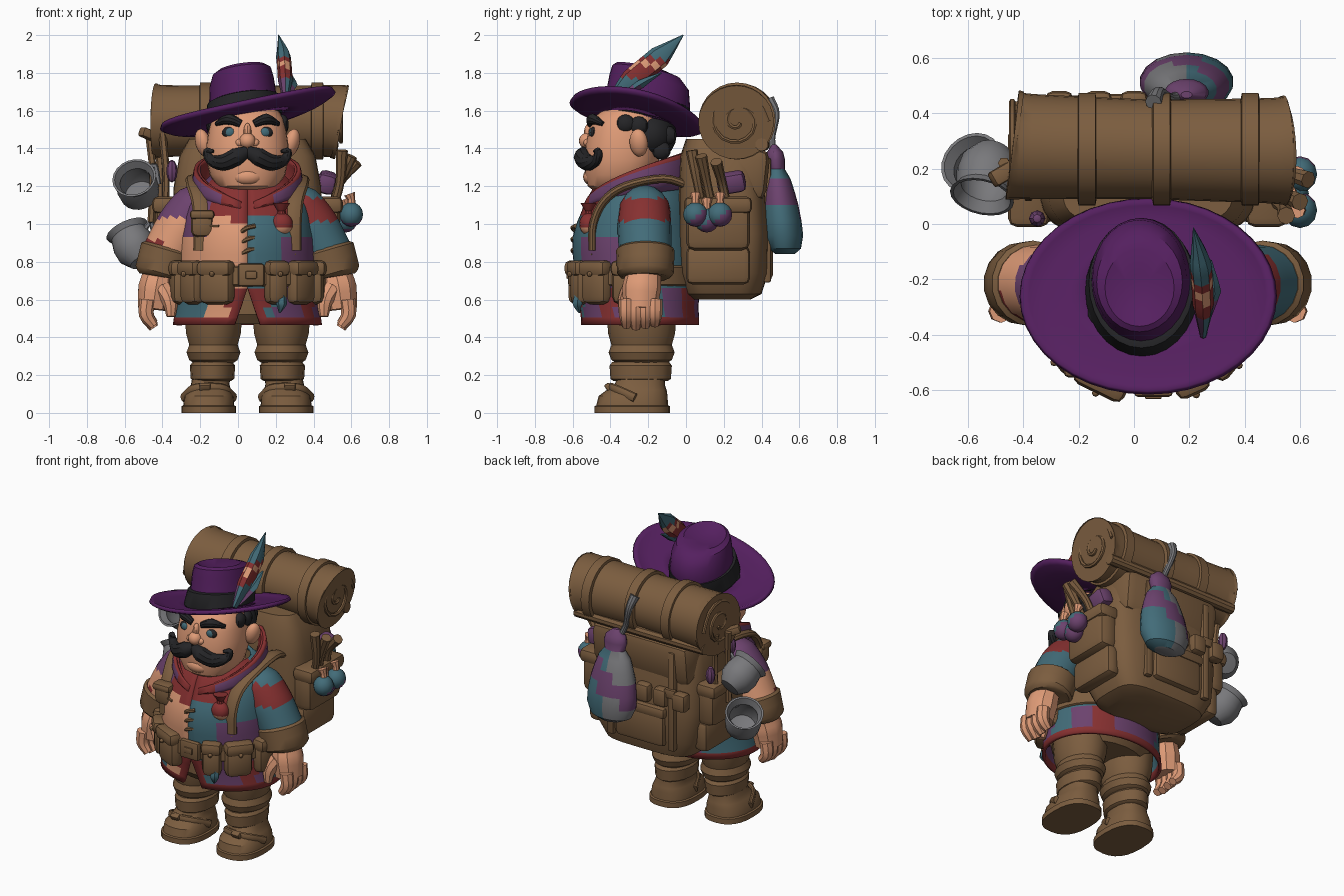
import bpy, bmesh, math
from mathutils import Vector, Matrix, Euler

cube = bpy.data.objects.get("Cube")
if cube:
    bpy.data.objects.remove(cube, do_unlink=True)

COLOURS = dict(hat_purple=(.09, .014, .115), plum=(.15, .055, .155), red=(.24, .03, .03),
               teal=(.055, .15, .19), skin=(.74, .33, .185), leather=(.2, .11, .05),
               black=(.018, .018, .02), metal=(.19, .19, .2))
MATS = {}
for key, rgb in COLOURS.items():
    m = bpy.data.materials.new(key)
    m.use_nodes = True
    m.diffuse_color = (*rgb, 1)
    m.node_tree.nodes["Principled BSDF"].inputs["Base Color"].default_value = (*rgb, 1)
    MATS[key] = m
CX = .05          # the body's middle line
made = []


def finish(name, bm, col, solid=0):
    """Turn a bmesh into an object; col is a colour name or a rule on face centres."""
    bmesh.ops.recalc_face_normals(bm, faces=bm.faces)
    used = []
    for f in bm.faces:
        key = col(f.calc_center_median()) if callable(col) else col
        if key not in used:
            used.append(key)
        f.material_index = used.index(key)
    me = bpy.data.meshes.new(name)
    bm.to_mesh(me)
    bm.free()
    for key in used:
        me.materials.append(MATS[key])
    ob = bpy.data.objects.new(name, me)
    bpy.context.collection.objects.link(ob)
    if solid:
        mod = ob.modifiers.new("thickness", 'SOLIDIFY')
        mod.thickness, mod.offset = solid, 0
    made.append(ob)


def grid(name, fn, nu, nv, col, closed=True, caps=True, solid=0):
    """Surface from fn(u, row); closed wraps around u."""
    bm = bmesh.new()
    cols = nu if closed else nu + 1
    rows = [[bm.verts.new(fn(i / nu, j)) for i in range(cols)] for j in range(nv)]
    for j in range(nv - 1):
        for i in range(nu):
            k = (i + 1) % cols
            bm.faces.new((rows[j][i], rows[j][k], rows[j + 1][k], rows[j + 1][i]))
    if caps:
        bm.faces.new(rows[0])
        bm.faces.new(rows[-1])
    finish(name, bm, col, solid)


def loft(name, rings, col, n=24, p=2, gap=None, tilt=(0, 0), **kw):
    """Stack of (z, cx, cy, rx, ry) rings; p squares them, gap opens the front."""
    def fn(u, j):
        z, cx, cy, rx, ry = rings[j]
        g = gap(z) if gap else 0
        a = g + u * (math.tau - 2 * g)
        s, c = math.sin(a), math.cos(a)
        x = rx * math.copysign(abs(s) ** (2 / p), s)
        y = -ry * math.copysign(abs(c) ** (2 / p), c)
        return (cx + x, cy + y, z + tilt[0] * x + tilt[1] * y)
    grid(name, fn, n, len(rings), col, **kw)


def smooth_path(pts, steps):
    p = [Vector(q) for q in pts]
    p = [2 * p[0] - p[1]] + p + [2 * p[-1] - p[-2]]
    out = []
    for i in range(1, len(p) - 2):
        a, b, c, d = p[i - 1:i + 3]
        for k in range(steps):
            t = k / steps
            out.append(.5 * (2 * b + (c - a) * t + (2 * a - 5 * b + 4 * c - d) * t * t
                             + (3 * b - a - 3 * c + d) * t ** 3))
    return out + [p[-2]]


def tube(name, pts, radii, col, flat=1, n=10, steps=4, side=None):
    """Sweep along a smooth path; flat squashes the section across the side axis."""
    path = smooth_path(pts, steps)
    span = path[-1] - path[0]
    side = Vector(side or ((0, 0, 1) if abs(span.x) > max(abs(span.y), abs(span.z)) else (1, 0, 0)))

    def fn(u, j):
        t = (path[min(j + 1, len(path) - 1)] - path[max(j - 1, 0)]).normalized()
        x = (side - t * side.dot(t)).normalized()
        f = j / steps
        k = min(int(f), len(radii) - 2)
        r = radii[k] + (radii[k + 1] - radii[k]) * (f - k)
        a = u * math.tau
        return path[j] + r * (x * math.cos(a) + t.cross(x) * math.sin(a) * flat)
    grid(name, fn, n, len(path), col)


def place(bm, loc, rot, size=(1, 1, 1)):
    bm.transform(Matrix.LocRotScale(Vector(loc), Euler([math.radians(a) for a in rot]), Vector(size)))


def ball(name, loc, size, col, rot=(0, 0, 0), n=16):
    bm = bmesh.new()
    bmesh.ops.create_uvsphere(bm, u_segments=n, v_segments=n // 2 + 2, radius=1)
    place(bm, loc, rot, size)
    finish(name, bm, col)


def box(name, loc, size, col, rot=(0, 0, 0), bevel=.02):
    bm = bmesh.new()
    bmesh.ops.create_cube(bm, size=1)
    bm.transform(Matrix.Diagonal((*size, 1)))
    bmesh.ops.bevel(bm, geom=bm.edges[:], offset=bevel, segments=2, profile=.5, affect='EDGES')
    place(bm, loc, rot)
    finish(name, bm, col)


def lathe(name, profile, loc, rot, col, n=20):
    bm = bmesh.new()
    vs = [bm.verts.new((r, 0, z)) for r, z in profile]
    es = [bm.edges.new(e) for e in zip(vs, vs[1:])]
    bmesh.ops.spin(bm, geom=vs + es, cent=(0, 0, 0), axis=(0, 0, 1), angle=math.tau, steps=n)
    bmesh.ops.remove_doubles(bm, verts=bm.verts, dist=.0005)
    place(bm, loc, rot)
    finish(name, bm, col)


# Patchwork tunic, split at the front below the belt
def tunic_rule(c):
    x, front = c.x - CX, c.y < -.25
    if c.z < .505 or (c.z < .66 and front and abs(x) < .1):
        return "red"
    if c.z < .68:
        bands = ((-.22, "teal"), (0, "skin"), (.14, "teal"), (.28, "plum"), (.34, "red"), (1, "plum"))
        if not front:
            bands = ((-.2, "teal"), (.12, "plum"), (.27, "red"), (.34, "plum"), (1, "teal"))
        return next(k for lim, k in bands if x < lim)
    if not front:
        return "plum" if x < 0 else "teal"
    if x < -.19:
        return "plum" if c.z > .93 else "skin"
    if x < 0:
        return "red" if c.z > (1.05 if x < -.1 else .99) else "skin"
    return "red" if c.z > (1.02 if x > .08 else 1.06) and x < .23 else "teal" if c.z > .9 or x < .17 else "plum"


body = [(.465, -.245, .385, .305), (.505, -.245, .38, .305), (.56, -.25, .37, .305), (.61, -.25, .365, .31),
        (.66, -.255, .36, .315), (.75, -.26, .355, .32), (.84, -.265, .35, .325), (.93, -.27, .345, .32),
        (1., -.265, .335, .305), (1.04, -.26, .33, .293), (1.09, -.255, .315, .278), (1.14, -.25, .29, .26),
        (1.19, -.25, .25, .23), (1.25, -.25, .19, .17)]
loft("tunic", [(z, CX, cy, rx, ry) for z, cy, rx, ry in body], tunic_rule, n=48, caps=False, solid=.02,
     closed=False, gap=lambda z: max(0, .66 - z) * .9)
loft("hips", [(z, CX, -.25, r, r * .8) for z, r in ((.47, .28), (.52, .33), (.75, .33))], "leather")
loft("belt", [(z, CX, -.26, r, r - .035) for z, r in ((.67, .365), (.68, .38), (.77, .38), (.78, .365))],
     "leather", n=36)
box("belt_buckle", (CX + .02, -.605, .73), (.14, .04, .12), "leather", bevel=.015)
box("buckle_plate", (CX + .02, -.623, .73), (.06, .02, .04), "leather", bevel=.005)
for i, (a, w) in enumerate(((-80, .15), (-52, .14), (-26, .19), (24, .12), (50, .17), (82, .17))):
    s, c = math.sin(math.radians(a)), math.cos(math.radians(a))
    at = lambda d, z: (CX + (.36 + d) * s, -.26 - (.32 + d) * c, z)
    box(f"belt_pouch_{i}", at(.005, .675), (w, .1, .2), "leather", (0, 0, a), .04)
    box(f"belt_pouch_flap_{i}", at(.015, .765), (w + .01, .11, .085), "leather", (0, 0, a), .03)
    ball(f"belt_pouch_button_{i}", at(.07, .735), (.014,) * 3, "leather", n=8)
# Front laces and hanging charm
for i, z in enumerate((.84, .9, .96)):
    tube(f"lace_{i}", [(CX - .03, -.585, z), (CX, -.6, z + .02), (CX + .04, -.585, z + .03)], (.012,) * 3,
         "leather", n=6)
tube("belt_charm", [(.23, -.565, .64), (.23, -.575, .58), (.22, -.565, .53)], (.02, .03, .005), "teal", n=6)

# Standing collar, open in a deep V: plum outside, red rim and lining
def collar_edge(a):
    back = max(0, .5 - .5 * math.cos(a))
    return 1.06 + .13 * back ** .5, 1.1 + .28 * back ** .55


def collar(u, j, inset=0):
    a = .12 + u * (math.tau - .24)
    low, high = collar_edge(a)
    r = (.275, .285, .277, .272)[j] - inset
    return (CX + r * math.sin(a), -.26 - (r - .005) * math.cos(a), low + (high - low) * (0, .4, .87, 1)[j])


def collar_rule(c):
    low, high = collar_edge(math.atan2(c.x - CX, -.26 - c.y))
    return "red" if c.z > low + (high - low) * .88 or c.y < -.5 else "plum"


grid("collar", collar, 32, 4, collar_rule, closed=False, caps=False, solid=.02)
grid("collar_lining", lambda u, j: collar(u, j, .016), 32, 4, "red", closed=False, caps=False, solid=.012)

# Legs, boots, sleeves, hands and shoulder straps
for s, side in ((-1, "right"), (1, "left")):
    X = lambda d: CX + s * d
    loft(side + "_trouser_leg", [(z, X(.18), -.235, r, r + .03) for z, r in (
        (.26, .1), (.28, .13), (.32, .145), (.36, .13), (.42, .147), (.52, .155), (.65, .15))], "leather", n=18)
    loft(side + "_boot_cuff", [(z, X(.185), -.24, r, r + .045) for z, r in (
        (.17, .1), (.18, .115), (.25, .12), (.27, .105))], "leather", n=16)
    loft(side + "_boot", [(0, X(.205), -.285, .145, .2), (.035, X(.205), -.285, .145, .2),
                          (.04, X(.205), -.285, .135, .19), (.09, X(.203), -.28, .13, .182),
                          (.12, X(.2), -.262, .113, .16), (.15, X(.197), -.245, .102, .133),
                          (.2, X(.19), -.235, .1, .125)], "leather", p=2.5)
    tube(side + "_boot_strap", [(X(.07), -.27, .08), (X(.12), -.37, .125), (X(.205), -.4, .135),
                                (X(.29), -.37, .125), (X(.34), -.27, .08)], (.025,) * 5, "leather", flat=.6)
    box(side + "_boot_buckle", (X(.225), -.41, .135), (.06, .03, .045), "leather", (35, 0, 0), .008)

    left_rule = lambda c: "red" if 1.02 < c.z < 1.14 else "teal"
    right_rule = lambda c: "plum" if c.z > 1.03 else "red" if c.x < -.39 and c.y < -.25 and c.z < .92 else "skin"
    tube(side + "_sleeve", [(X(.17), -.23, 1.13), (X(.27), -.22, 1.08), (X(.345), -.22, .98), (X(.42), -.215, .84)],
         (.08, .135, .143, .14), left_rule if s > 0 else right_rule, n=18, steps=6, side=(0, 1, 0))
    tube(side + "_cuff", [(X(.41), -.215, .88), (X(.415), -.215, .86), (X(.45), -.215, .74), (X(.455), -.215, .72)],
         (.12, .155, .15, .12), "leather", n=18, steps=2, side=(0, 1, 0))
    tube(side + "_palm", [(X(.465), -.22, .75), (X(.485), -.235, .66), (X(.5), -.24, .55)], (.09, .103, .09),
         "skin", flat=.95, side=(0, 1, 0))
    for i in range(4):
        y = -.315 + i * .05
        tube(f"{side}_finger_{i}", [(X(.53), y, .6), (X(.535), y, .52), (X(.495), y, .45 + .01 * abs(i - 1))],
             (.042, .04, .026), "skin", n=8, steps=3)
    tube(side + "_thumb", [(X(.45), -.29, .66), (X(.41), -.32, .59), (X(.405), -.33, .51)], (.05, .042, .024),
         "skin", n=8, steps=3)
    tube(side + "_shoulder_strap", [(X(.24), -.495, .86), (X(.24), -.49, 1.), (X(.25), -.435, 1.12),
                                    (X(.275), -.32, 1.2), (X(.28), -.12, 1.24), (X(.26), .02, 1.2)], (.047,) * 6,
         "leather", flat=.5)
box("strap_pouch", (-.19, -.5, 1.), (.12, .09, .14), "leather", bevel=.035)
box("strap_pouch_flap", (-.19, -.51, 1.05), (.13, .09, .05), "leather", bevel=.02)
ball("strap_purse", (.23, -.515, 1.), (.06, .05, .06), lambda c: "skin" if c.z < .985 else "red")
tube("purse_neck", [(.23, -.515, 1.04), (.23, -.515, 1.07), (.23, -.515, 1.11)], (.025, .02, .045), "red")
for i, (x, z) in enumerate(((-.12, .99), (-.1, .9), (.2, .88), (.28, .84))):
    box(f"stitch_{i}", (x, -.255 - .32 * math.cos(math.asin((x - CX) / .36)), z), (.05, .03, .012),
        "leather", (0, 0, (x - CX) * 150), .004)

# Head
loft("head", [(1.17, CX, -.37, .1, .11), (1.2, CX, -.365, .16, .155), (1.26, CX, -.35, .2, .185),
              (1.34, CX, -.34, .217, .198), (1.42, CX, -.335, .217, .198), (1.5, CX, -.325, .205, .19),
              (1.56, CX, -.31, .19, .185), (1.61, CX, -.27, .16, .16)], "skin", n=28, p=2.3)
loft("neck", [(z, CX, -.27, .17, .15) for z in (1.05, 1.3)], "skin")
ball("nose", (CX, -.525, 1.44), (.043, .042, .042), "skin")
ball("nose_bridge", (CX, -.51, 1.485), (.022, .03, .05), "skin", n=10)
ball("chin", (CX, -.5, 1.25), (.08, .045, .045), "skin")
ball("hair", (CX, -.185, 1.47), (.2, .135, .135), "black")
for s, side in ((-1, "right"), (1, "left")):
    X = lambda d: CX + s * d
    ball(side + "_ear", (X(.235), -.25, 1.43), (.04, .05, .075), "skin", (0, s * 15, -s * 20))
    ball(side + "_nostril", (X(.04), -.515, 1.43), (.025, .028, .023), "skin", n=10)
    ball(side + "_eye", (X(.095), -.49, 1.485), (.04, .02, .03), "black")
    ball(side + "_iris", (X(.092), -.502, 1.485), (.026, .012, .024), "teal", n=10)
    tube(side + "_eyebrow", [(X(.035), -.505, 1.53), (X(.1), -.495, 1.555), (X(.165), -.44, 1.53)],
         (.02, .03, .012), "black")
    tube(side + "_moustache", [(X(0), -.535, 1.385), (X(.06), -.545, 1.355), (X(.13), -.52, 1.325), (X(.195), -.475, 1.34),
                               (X(.215), -.465, 1.385), (X(.18), -.485, 1.385)], (.03, .05, .045, .028, .02, .008), "black",
         side=(0, 1, 0))
    for i, (d, y, z) in enumerate(((.185, -.32, 1.53), (.185, -.25, 1.52), (.14, -.13, 1.39), (.12, -.1, 1.47))):
        ball(f"{side}_curl_{i}", (X(d), y, z), (.035, .05, .05), "black", n=10)

# Wide hat, tilted back and to one side
def brim(u, j):
    a, r = u * math.tau, (.42, .6, .8, .94, 1)[j]
    x, y = .46 * r * math.sin(a), -.35 * r * math.cos(a)
    return (CX + x, -.26 + y, 1.56 + .21 * x - .2 * y + .03 * (x / .46) ** 2 + (0, 0, 0, .008, .02)[j])


grid("hat_brim", brim, 40, 5, "hat_purple", caps=False, solid=.022)
TILT = (.14, -.2)
loft("hat_crown", [(1.55, .03, -.235, .19, .225), (1.66, .025, -.2, .178, .222), (1.75, .02, -.195, .17, .21),
                   (1.805, .02, -.21, .155, .18), (1.825, .02, -.23, .125, .14), (1.8, .02, -.25, .06, .07)],
     "hat_purple", n=28, tilt=TILT)
loft("hat_band", [(1.555, .03, -.24, .2, .235), (1.565, .03, -.24, .206, .238), (1.655, .027, -.213, .19, .235),
                  (1.66, .027, -.21, .178, .22)], "black", n=28, tilt=TILT)
feather_rule = lambda c: ("teal" if c.z > 1.88 else "skin" if 1.83 < c.z < 1.86 else "red" if c.z > 1.77
                          else "teal" if c.x > .25 else "plum")
tube("feather", [(.25, -.4, 1.65), (.25, -.29, 1.76), (.24, -.14, 1.885), (.215, -.015, 2.)],
     (.02, .06, .06, .003), feather_rule, flat=.65, n=8, steps=6, side=(0, -.6, .7))
tube("feather_side", [(.25, -.36, 1.66), (.27, -.24, 1.74), (.275, -.13, 1.8)], (.02, .045, .006),
     lambda c: "plum" if c.z < 1.73 else "teal", flat=.6, n=6)

# Backpack with flap, pockets and straps
loft("backpack", [(.6, CX, .19, .25, .15), (.63, CX, .2, .32, .2), (.74, CX, .2, .38, .235), (.95, CX, .2, .4, .24),
                  (1.2, CX, .19, .39, .23), (1.36, CX, .18, .36, .21), (1.45, CX, .17, .31, .17)],
     "leather", n=32, p=4)
box("pack_flap", (CX, .3, 1.27), (.72, .27, .28), "leather", (-6, 0, 0), .06)
for i, x in enumerate((-.2, .25)):
    box(f"pack_strap_{i}", (x, .43, 1.02), (.05, .04, .66), "leather", bevel=.012)
    box(f"pack_strap_buckle_{i}", (x, .45, 1.08), (.08, .03, .06), "leather", bevel=.008)
box("back_pocket", (CX - .02, .42, .82), (.36, .08, .24), "leather", bevel=.03)
box("back_pocket_flap", (CX - .02, .43, .93), (.38, .08, .07), "leather", bevel=.02)
for i, x in enumerate((-.27, -.13, 0)):
    box(f"back_pouch_{i}", (x, .44, 1.04), (.1, .08, .12), "leather", bevel=.025)
for s, side in ((-1, "right"), (1, "left")):
    X = lambda d: CX + s * d
    box(side + "_side_pocket", (X(.42), .17, 1.), (.14, .34, .28), "leather", bevel=.045)
    box(side + "_side_pocket_flap", (X(.43), .17, 1.1), (.15, .36, .09), "leather", bevel=.03)
    box(side + "_low_pocket", (X(.39), .17, .78), (.1, .34, .2), "leather", bevel=.035)

# Bedroll with spiral ends
tube("bedroll", [(-.44, .285, 1.545), (-.37, .28, 1.545), (.05, .27, 1.55), (.48, .265, 1.545), (.545, .265, 1.54)],
     (.2, .19, .18, .19, .2), "leather", n=28)
for i, x in enumerate((-.17, .1, .42)):
    tube(f"bedroll_strap_{i}", [(x - .035, .27, 1.545), (x - .03, .27, 1.545), (x + .03, .27, 1.545),
                                (x + .035, .27, 1.545)], (.18, .204, .204, .18), "leather", n=28, steps=1)
for x, side in ((-.44, "right"), (.545, "left")):
    turns = [(x, .272 + (.17 - .01 * k) * math.cos(k * .8), 1.545 + (.17 - .01 * k) * math.sin(k * .8))
             for k in range(16)]
    tube(side + "_bedroll_spiral", turns, (.012,) * 16, "leather", n=6, steps=2, side=(1, 0, 0))
tube("bedroll_edge", [(-.43, .41, 1.42), (.05, .41, 1.42), (.53, .4, 1.42)], (.035,) * 3, "leather")
tube("bedroll_cord", [(.07, .44, 1.66), (.09, .475, 1.58), (.13, .455, 1.45), (.19, .47, 1.32)],
     (.03, .022, .018, .02), "metal")

# Patchwork sack hanging behind
def sack_rule(c):
    lean = c.z - (c.x - .19) * .6
    if c.z > 1.27 or abs(lean - 1.1) < .07:
        return "plum"
    return "teal" if c.x > .2 else "metal"


loft("hanging_sack", [(z, .19, .525 - (z - .84) * .1, r, r * .62) for z, r in (
    (.84, .08), (.87, .14), (.94, .17), (1.02, .168), (1.1, .155), (1.17, .135), (1.24, .11), (1.29, .07),
    (1.34, .08), (1.38, .07), (1.42, .02))], sack_rule, n=18)

# Cooking pots and rods on the right
pot = [(0, -.11), (.065, -.105), (.105, -.05), (.112, .01), (.1, .07), (.118, .1), (.106, .1), (.085, .06), (.097, 0),
       (.08, -.06), (0, -.085)]
for i, (loc, rot) in enumerate((((-.53, .18, 1.19), (55, -20, 0)), ((-.55, .18, .885), (-25, -25, 0)))):
    lathe(f"pot_{i}", pot, loc, rot, "metal")
    tube(f"pot_handle_{i}", [(loc[0] + .05, .17, loc[2] + .08), (loc[0] + .09, .17, loc[2] + .12),
                             (loc[0] + .11, .17, loc[2] + .02)], (.014,) * 3, "metal", n=6)
for i, (x, y) in enumerate(((-.46, .2), (-.42, .28), (-.39, .1))):
    tube(f"rod_{i}", [(x, y, 1.), (x + .01, y, 1.25), (x - .01, y + .02, 1.48)], (.02, .018, .022), "leather", n=6)
box("rod_bar", (-.44, .2, 1.46), (.18, .06, .05), "leather", (0, 20, 30), .012)
for i, (x, y, z) in enumerate(((-.35, .02, 1.28), (-.42, .34, 1.22))):
    ball(f"small_plum_pouch_{i}", (x, y, z), (.03, .03, .06), "plum", n=8)

# Scrolls and bottles on the left
for i, (y, lean) in enumerate(((.03, -.02), (.08, .03), (.16, .06))):
    tube(f"scroll_{i}", [(.5, y + .06, 1.08), (.54, y + .03, 1.22), (.57 + lean, y, 1.39 - .03 * i)],
         (.024, .024, .032), "leather", n=8)
box("plum_cloth", (.47, .24, 1.22), (.1, .15, .11), "plum", (10, 15, 0), .03)
for i, (x, y, z) in enumerate(((.6, .05, 1.05), (.6, .18, 1.05), (.57, .11, 1.02))):
    rule = lambda c, y=y, z=z: "plum" if c.z < z - .015 + (c.y - y) else "teal"
    ball(f"bottle_{i}", (x, y, z), (.062, .065, .065), rule, n=12)
    tube(f"bottle_neck_{i}", [(x, y, z + .05), (x, y, z + .08), (x - .01, y, z + .11)], (.022, .02, .03), "skin", n=8)

bpy.ops.object.select_all(action='DESELECT')
for ob in made:
    ob.select_set(True)
bpy.context.view_layer.objects.active = made[0]
bpy.ops.object.shade_smooth_by_angle(angle=math.radians(35))
